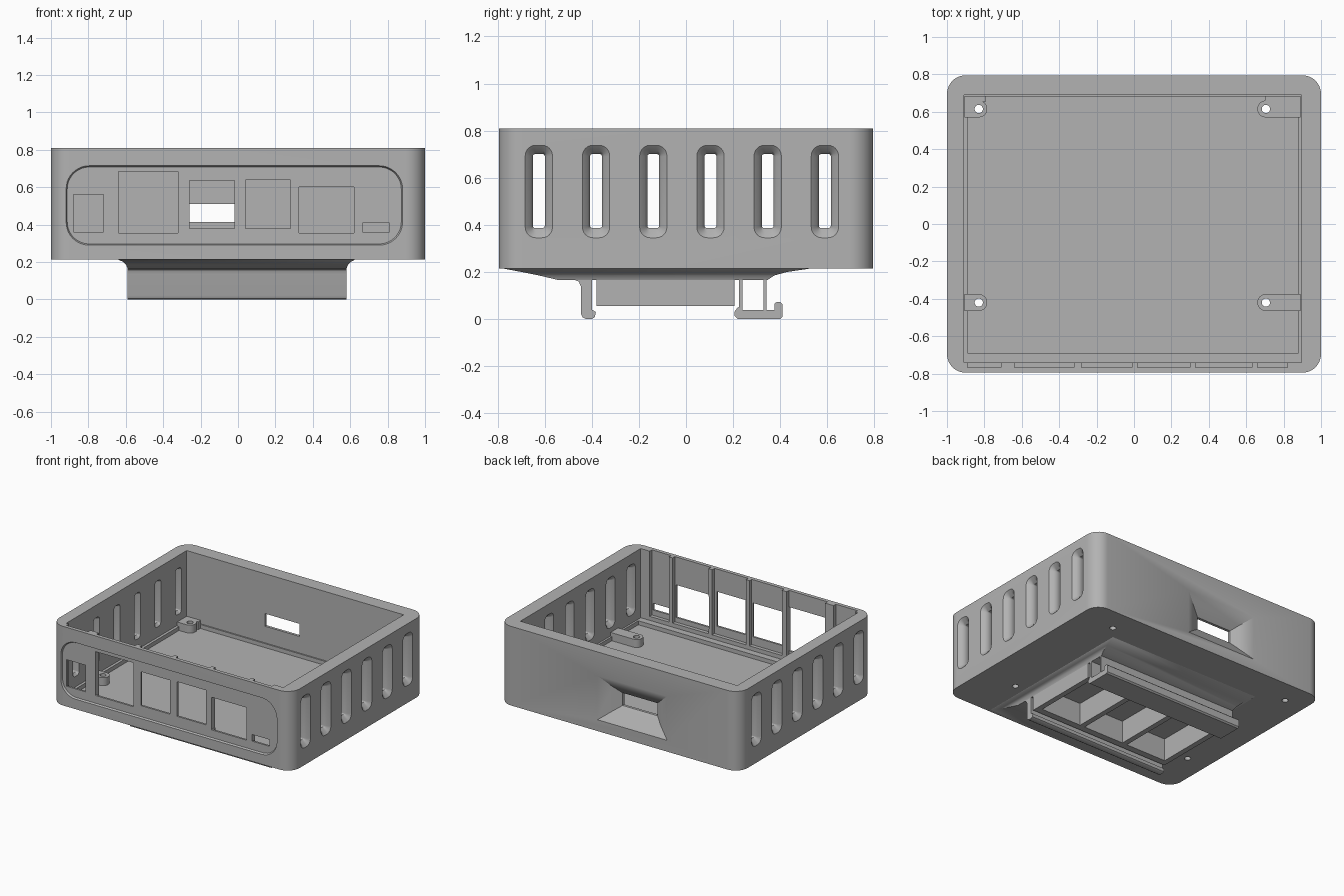
import bpy, bmesh
from math import cos, sin, pi

old = bpy.data.objects.get("Cube")
if old:
    bpy.data.objects.remove(old, do_unlink=True)

grey = bpy.data.materials.new("mid grey plastic")
grey.use_nodes = True
COLOUR = (0.45, 0.45, 0.45, 1)
grey.diffuse_color = COLOUR
grey.node_tree.nodes["Principled BSDF"].inputs["Base Color"].default_value = COLOUR


def rounded(u0, u1, v0, v1, r=0.0, n=6):
    """2D outline of a rectangle with rounded corners."""
    if r == 0:
        return [(u0, v0), (u1, v0), (u1, v1), (u0, v1)]
    pts = []
    corners = [(u1 - r, v1 - r), (u0 + r, v1 - r), (u0 + r, v0 + r), (u1 - r, v0 + r)]
    for k, (cu, cv) in enumerate(corners):
        for i in range(n + 1):
            a = pi / 2 * (k + i / n)
            pts.append((cu + r * cos(a), cv + r * sin(a)))
    return pts


def place(axis, p, w):
    """Lift a 2D point into space at offset w along an axis."""
    u, v = p
    return {"x": (w, u, v), "y": (u, w, v), "z": (u, v, w)}[axis]


def add_loft(bm, axis, layers):
    """Closed solid through outlines given as (offset, outline)."""
    rings = [[bm.verts.new(place(axis, p, w)) for p in outline] for w, outline in layers]
    faces = [bm.faces.new(rings[0]), bm.faces.new(rings[-1])]
    for a, b in zip(rings, rings[1:]):
        for i in range(len(a)):
            j = (i + 1) % len(a)
            faces.append(bm.faces.new((a[i], a[j], b[j], b[i])))
    bmesh.ops.recalc_face_normals(bm, faces=faces)


def make(name, axis, solids):
    """One object made of one or more separate lofted solids."""
    bm = bmesh.new()
    for layers in solids:
        add_loft(bm, axis, layers)
    mesh = bpy.data.meshes.new(name)
    bm.to_mesh(mesh)
    bm.free()
    mesh.materials.append(grey)
    ob = bpy.data.objects.new(name, mesh)
    bpy.context.scene.collection.objects.link(ob)
    return ob


def prism(w0, w1, outline):
    return [(w0, outline), (w1, outline)]


def cut(ob, cutters):
    """Subtract the cutters and bake the result."""
    for c in cutters:
        c.hide_render = True
        m = ob.modifiers.new("cut", "BOOLEAN")
        m.operation, m.solver, m.object = "DIFFERENCE", "EXACT", c
    dg = bpy.context.evaluated_depsgraph_get()
    mesh = bpy.data.meshes.new_from_object(ob.evaluated_get(dg))
    ob.modifiers.clear()
    ob.data = mesh


BOTTOM, TOP, DEPTH = 0.215, 0.81, 0.795
RAIL_X = (-0.59, 0.58)

# Case shell
case = make("case", "z", [prism(BOTTOM, TOP, rounded(-1, 1, -DEPTH, DEPTH, 0.1, 10))])

# Inside of the case: main cavity, lower floor, bays between the front ribs
cavity = make("cavity_cutter", "z", [prism(0.29, 0.9, rounded(-0.91, 0.895, -0.74, 0.69))])
floor = make("floor_cutter", "z", [prism(0.26, 0.35, rounded(-0.89, 0.88, -0.69, 0.68))])
bay_spans = [(-0.89, -0.71), (-0.64, -0.32), (-0.28, -0.01), (0.02, 0.3), (0.33, 0.63), (0.66, 0.82)]
bays = make("bay_cutter", "z", [prism(0.32, 0.9, rounded(a, b, -0.767, -0.7)) for a, b in bay_spans])

# Front recess and its connector openings
recess = make("front_recess_cutter", "y", [[
    (-0.85, rounded(-0.92, 0.88, 0.29, 0.715, 0.125, 10)),
    (-DEPTH, rounded(-0.92, 0.88, 0.29, 0.715, 0.125, 10)),
    (-0.782, rounded(-0.913, 0.873, 0.297, 0.708, 0.118, 10))]])
openings = [(-0.88, -0.72, 0.36, 0.56), (-0.64, -0.32, 0.355, 0.685), (-0.26, -0.02, 0.38, 0.635),
            (0.04, 0.28, 0.38, 0.64), (0.325, 0.62, 0.355, 0.6), (0.665, 0.81, 0.36, 0.41)]
ports = make("port_cutter", "y", [prism(-0.9, -0.7, rounded(*o)) for o in openings])

# Back opening with sloped surround
back_outer = rounded(-0.4, 0.18, 0.3, 0.63)
back_mid = rounded(-0.31, 0.09, 0.37, 0.555)
back_hole = rounded(-0.26, 0.03, 0.415, 0.51)
back = make("back_opening_cutter", "y", [[
    (0.85, back_outer), (DEPTH, back_outer), (0.745, back_mid),
    (0.71, back_hole), (0.6, back_hole)]])

# Side vents, flared on both faces of the wall
def vent(y, side):
    wide = rounded(y - 0.058, y + 0.058, 0.345, 0.738, 0.045)
    mid = rounded(y - 0.036, y + 0.036, 0.368, 0.715, 0.025)
    slim = rounded(y - 0.025, y + 0.025, 0.387, 0.7, 0.008)
    return [(side * x, o) for x, o in [(1.05, wide), (1.0, wide), (0.98, mid), (0.96, slim),
                                       (0.93, slim), (0.91, mid), (0.89, wide), (0.85, wide)]]


vent_y = [-0.625 + 0.243 * i for i in range(6)]
vents = make("vent_cutter", "x", [vent(y, s) for y in vent_y for s in (-1, 1)])

# Screw holes and underside pockets
posts = [(x, y) for x in (-0.83, 0.705) for y in (-0.42, 0.615)]
screws = make("screw_cutter", "z", [
    prism(0.1, 0.5, rounded(x - 0.022, x + 0.022, y - 0.022, y + 0.022, 0.0219)) for x, y in posts])
pitch = (RAIL_X[1] - RAIL_X[0] - 0.04) / 3
pockets = make("pocket_cutter", "z", [
    prism(0.0, 0.225, rounded(RAIL_X[0] + 0.04 + pitch * i, RAIL_X[0] + pitch * (i + 1), -0.33, 0.16))
    for i in range(3)])

# Mounting posts reaching in from the side walls
tabs = []
for x, y in posts:
    wall = -0.905 if x < 0 else 0.89
    a, b = (wall, x + 0.045) if x < 0 else (x - 0.045, wall)
    r = 0.044
    outline = [p for p in rounded(a, b, y - 0.045, y + 0.045, r)]
    # square off the end that meets the wall
    outline = [(wall, y + (0.045 if v > y else -0.045)) if abs(u - wall) < r - 0.001 else (u, v)
               for u, v in outline]
    clean = [p for i, p in enumerate(outline) if p != outline[i - 1]]
    tabs.append(prism(0.255, 0.32, clean))
mounting_posts = make("mounting_posts", "z", tabs)
corner_ledges = make("corner_ledges", "z", [
    prism(0.255, 0.319, rounded(-0.905, -0.79, 0.655, 0.685)),
    prism(0.255, 0.319, rounded(0.7, 0.89, 0.655, 0.685))])

# Flared plinth under the case
plinth = make("rail_plinth", "z", [[
    (0.22, rounded(-0.645, 0.63, -0.79, 0.53)),
    (BOTTOM - 0.002, rounded(-0.64, 0.625, -0.77, 0.52)),
    (0.2, rounded(-0.612, 0.602, -0.7, 0.43)),
    (0.185, rounded(-0.598, 0.588, -0.625, 0.375)),
    (0.165, rounded(*RAIL_X, -0.54, 0.345))]])

# Centre block between the rail hooks
block = make("rail_block", "z", [prism(0.055, 0.17, rounded(*RAIL_X, -0.38, 0.205))])

# Fixed hook at the front and sprung clip at the back
fixed_hook = make("fixed_hook", "x", [prism(*RAIL_X, [
    (-0.48, 0.17), (-0.455, 0.158), (-0.445, 0.135), (-0.445, 0.02), (-0.438, 0.006), (-0.425, 0),
    (-0.4, 0), (-0.387, 0.008), (-0.383, 0.03), (-0.4, 0.04), (-0.4, 0.17)])])
spring_clip = make("spring_clip", "x", [
    prism(*RAIL_X, rounded(0.225, 0.24, 0.03, 0.17)),
    prism(*RAIL_X, rounded(0.33, 0.343, 0.03, 0.17)),
    prism(*RAIL_X, [
        (0.205, 0.015), (0.22, 0), (0.4, 0), (0.41, 0.01), (0.41, 0.062), (0.4, 0.072),
        (0.385, 0.072), (0.375, 0.065), (0.375, 0.038), (0.235, 0.038), (0.222, 0.052), (0.205, 0.03)])])

# Carve the parts
cut(case, [cavity, floor, bays, recess, ports, back, vents, screws, pockets])
cut(mounting_posts, [screws])
cut(plinth, [pockets])
cut(block, [pockets])
for c in (cavity, floor, bays, recess, ports, back, vents, screws, pockets):
    bpy.data.objects.remove(c, do_unlink=True)

# Smooth the curves, keep the edges
parts = [case, mounting_posts, corner_ledges, plinth, block, fixed_hook, spring_clip]
bpy.ops.object.select_all(action="DESELECT")
for ob in parts:
    ob.select_set(True)
bpy.context.view_layer.objects.active = case
bpy.ops.object.shade_smooth_by_angle(angle=0.6)
